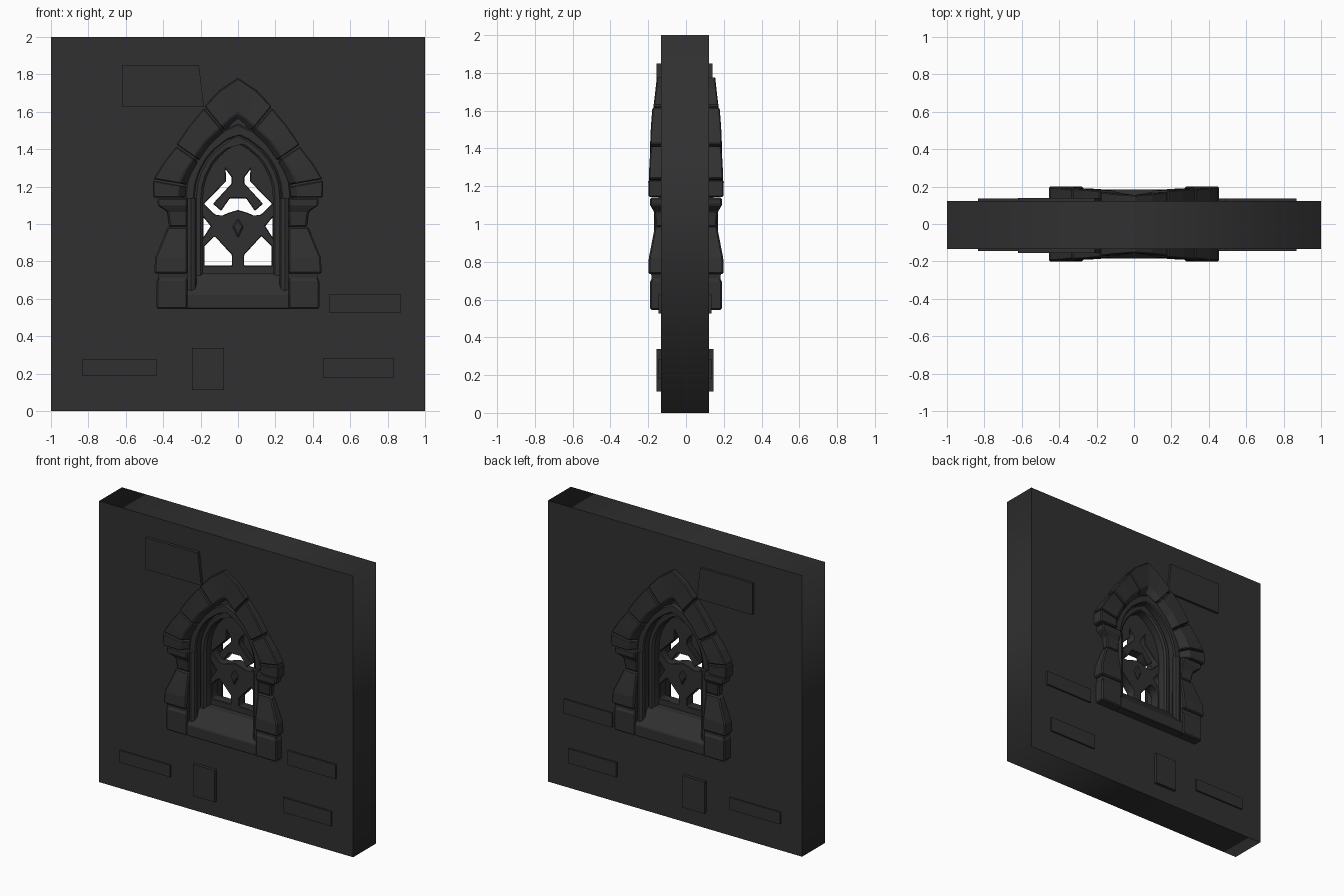
import bpy, bmesh, math

if "Cube" in bpy.data.objects:
    bpy.data.objects.remove(bpy.data.objects["Cube"])

stone = bpy.data.materials.new("dark_stone")
stone.diffuse_color = (0.03, 0.03, 0.03, 1)
stone.use_nodes = True
stone.node_tree.nodes["Principled BSDF"].inputs["Base Color"].default_value = stone.diffuse_color


def finish(ob, mirror=False, bevel=0):
    ob.data.materials.clear()
    ob.data.materials.append(stone)
    if mirror:
        m = ob.modifiers.new("mirror", 'MIRROR')
        m.use_mirror_merge = False
    if bevel:
        b = ob.modifiers.new("bevel", 'BEVEL')
        b.width, b.segments, b.limit_method = bevel, 1, 'ANGLE'
        b.angle_limit = math.radians(35)
    return ob


def loft(name, rings, mirror=False, bevel=0):
    """Solid through equal-length rings of points, capped at both ends."""
    bm = bmesh.new()
    vs = [[bm.verts.new(p) for p in r] for r in rings]
    n = len(vs[0])
    for a, b in zip(vs, vs[1:]):
        for i in range(n):
            bm.faces.new((a[i], a[(i + 1) % n], b[(i + 1) % n], b[i]))
    bm.faces.new(vs[0])
    bm.faces.new(vs[-1])
    bmesh.ops.recalc_face_normals(bm, faces=bm.faces)
    me = bpy.data.meshes.new(name)
    bm.to_mesh(me)
    bm.free()
    ob = bpy.data.objects.new(name, me)
    bpy.context.collection.objects.link(ob)
    return finish(ob, mirror, bevel)


def slab(name, outline, y0, y1, bevel=0):
    return loft(name, [[(x, y, z) for x, z in outline] for y in (y0, y1)], bevel=bevel)


def pierced(name, outline, holes, half, yc=0, bevel=0):
    """Flat plate in the xz plane with holes cut through it."""
    cu = bpy.data.curves.new(name, 'CURVE')
    cu.dimensions, cu.fill_mode, cu.extrude = '2D', 'BOTH', half
    for pts in [outline] + holes:
        s = cu.splines.new('POLY')
        s.points.add(len(pts) - 1)
        for p, (x, z) in zip(s.points, pts):
            p.co = (x, z, 0, 1)
        s.use_cyclic_u = True
    tmp = bpy.data.objects.new(name + "_curve", cu)
    bpy.context.collection.objects.link(tmp)
    bpy.context.view_layer.update()
    me = bpy.data.meshes.new_from_object(tmp.evaluated_get(bpy.context.evaluated_depsgraph_get()))
    bpy.data.objects.remove(tmp)
    bm = bmesh.new()
    bm.from_mesh(me)
    for v in bm.verts:
        v.co = (v.co.x, yc - v.co.z, v.co.y)
    bmesh.ops.remove_doubles(bm, verts=bm.verts, dist=1e-5)
    bmesh.ops.recalc_face_normals(bm, faces=bm.faces)
    bm.to_mesh(me)
    bm.free()
    ob = bpy.data.objects.new(name, me)
    bpy.context.collection.objects.link(ob)
    return finish(ob, bevel=bevel)


def pointed(w, apex, bottom, spring=1.14, n=6):
    """Pointed arch outline."""
    h = apex - spring
    c = (h * h - w * w) / (2 * w)
    top = math.atan2(h, c)
    right = [(-c + (w + c) * math.cos(top * i / n), spring + (w + c) * math.sin(top * i / n))
             for i in range(n)]
    return [(w, bottom)] + right + [(0, apex)] + [(-x, z) for x, z in reversed(right)] + [(-w, bottom)]


def flip(pts):
    return [(-x, z) for x, z in pts]


# wall with window opening
pierced("wall", [(-1, 0), (1, 0), (1, 2), (-1, 2)], [pointed(0.28, 1.53, 0.58)], 0.128, -0.005)

# raised wall bricks, showing on both faces
slab("brick_tall", [(-.62, 1.625), (-.182, 1.625), (-.209, 1.85), (-.62, 1.85)], -.155, .14)
for i, (x0, x1, z0, z1, d) in enumerate([(.49, .87, .525, .627, .14), (-.834, -.433, .19, .275, .14),
                                         (-.246, -.075, .112, .338, .15), (.455, .834, .18, .284, .14)]):
    slab("brick_%d" % i, [(x0, z0), (x1, z0), (x1, z1), (x0, z1)], -d - .005, d - .005)


# arch stones: each station is outer x,z / inner x,z / half depth
def station(ox, oz, ix, iz, d):
    kx, kz = ix + (ox - ix) * .22, iz + (oz - iz) * .22
    return [(ox, -d, oz), (kx, -d, kz), (ix, -d + .045, iz),
            (ix, d - .045, iz), (kx, d, kz), (ox, d, oz)]


keystone = [(.18, 1.628, .066, 1.49, .172), (.10, 1.713, .03, 1.52, .162), (0, 1.78, 0, 1.54, .155)]
left = [station(-a, b, -c, d, e) for a, b, c, d, e in keystone]
right = [station(*k) for k in reversed(keystone[:2])]
loft("keystone", left + right, bevel=.006)
loft("upper_arch_stone", [station(.183, 1.62, .07, 1.486, .178), station(.265, 1.52, .15, 1.42, .186),
                          station(.33, 1.425, .208, 1.34, .19)], True, .006)
loft("lower_arch_stone", [station(.33, 1.415, .212, 1.333, .186), station(.40, 1.325, .25, 1.27, .194),
                          station(.452, 1.24, .276, 1.21, .196)], True, .006)
loft("impost_stone", [station(.455, 1.233, .277, 1.2, .2), station(.453, 1.142, .283, 1.142, .198)], True, .006)


# side columns: rectangular sections that flare outward
def section(z, xo, d, xi=.27):
    return [(xi, -d, z), (xo, -d, z), (xo, d, z), (xi, d, z)]


loft("capital", [section(1.14, .43, .19), section(1.10, .43, .19), section(1.065, .378, .17),
                 section(.985, .368, .16)], True, .008)
loft("column_shaft", [section(.985, .375, .165), section(.82, .443, .197), section(.735, .448, .2)], True, .008)
loft("column_neck", [section(.74, .43, .185), section(.69, .425, .18)], True)
loft("column_base", [section(.725, .42, .175), section(.695, .435, .19), section(.545, .435, .19)], True, .008)

# sloping sill, same on both faces
sill = [(-.185, .545), (-.185, .625), (-.09, .735), (.09, .735), (.185, .625), (.185, .545)]
loft("sill", [[(x, y, z) for y, z in sill] for x in (-.275, .275)], bevel=.005)

# nested window mouldings
pierced("outer_moulding", pointed(.285, 1.535, .6), [pointed(.232, 1.475, .62)], .145, bevel=.008)
pierced("inner_moulding", pointed(.235, 1.48, .66), [pointed(.187, 1.43, .70)], .10, bevel=.012)

# slim colonnettes beside the opening
for s, side in ((-1, "front"), (1, "back")):
    loft("colonnette_" + side, [[(.25 + .028 * math.cos(math.pi * k / 4), s * .142 + .028 * math.sin(math.pi * k / 4), z)
                                 for k in range(8)] for z in (.63, 1.14)], True)

# tracery with pierced lights
crown = [(0, 1.075), (.05, 1.06), (.085, 1.045), (.122, 1.05), (.182, 1.108), (.064, 1.228), (.066, 1.292),
         (.034, 1.25), (.034, 1.217), (.134, 1.108), (.09, 1.07), (.044, 1.137)]
crown = crown[:] + [(-x, z) for x, z in reversed(crown[1:])]
side_light = [(.184, 1.035), (.146, .988), (.184, .93)]
lower_light = [(.18, .777), (.18, .88), (.125, .935), (.033, .835), (.033, .777)]
pierced("tracery", pointed(.195, 1.44, .70),
        [crown, side_light, flip(side_light), lower_light, flip(lower_light)], .035, bevel=.004)
# raised leaf boss in the middle of the tracery
slab("leaf_boss", [(0, 1.03), (.03, .985), (.012, .95), (0, .92), (-.012, .95), (-.03, .985)], -.05, .05, .008)
